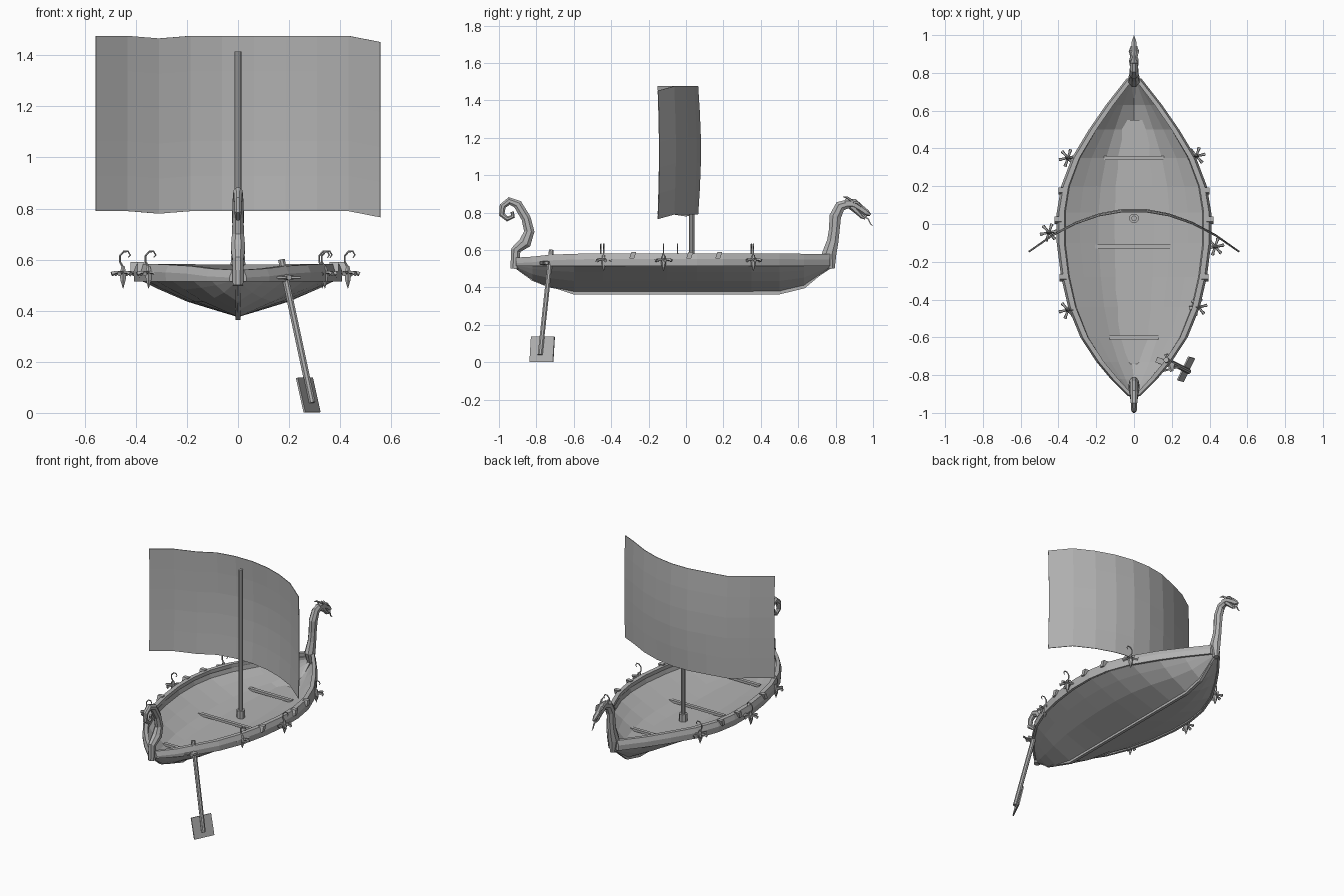
import bpy, math
from mathutils import Vector

cube = bpy.data.objects.get("Cube")
if cube:
    bpy.data.objects.remove(cube, do_unlink=True)

wood = bpy.data.materials.new("plain grey")
wood.use_nodes = True
GREY = (0.45, 0.45, 0.45, 1)
wood.diffuse_color = GREY
for node in wood.node_tree.nodes:
    if node.type == 'BSDF_PRINCIPLED':
        node.inputs["Base Color"].default_value = GREY


def make(name, verts, faces):
    mesh = bpy.data.meshes.new(name)
    mesh.from_pydata([tuple(v) for v in verts], [], faces)
    mesh.materials.append(wood)
    obj = bpy.data.objects.new(name, mesh)
    bpy.context.collection.objects.link(obj)
    return obj


def loft(name, rings):
    """Join equal closed rings into a capped solid."""
    n = len(rings[0])
    verts = [v for ring in rings for v in ring]
    faces = [(i * n + j, i * n + (j + 1) % n, (i + 1) * n + (j + 1) % n, (i + 1) * n + j)
             for i in range(len(rings) - 1) for j in range(n)]
    faces += [tuple(range(n))[::-1], tuple(range(len(verts) - n, len(verts)))]
    return make(name, verts, faces)


def tube(name, points, radii, sides=8, across=(1, 0, 0), flat=1.0):
    """Sweep a polygon along a path; flat scales it along the across axis."""
    pts = [Vector(p) for p in points]
    if not isinstance(radii, (list, tuple)):
        radii = [radii] * len(pts)
    rings = []
    for i, p in enumerate(pts):
        t = (pts[min(i + 1, len(pts) - 1)] - pts[max(i - 1, 0)]).normalized()
        u = Vector(across)
        u = (u - t * u.dot(t)).normalized()
        v = t.cross(u)
        rings.append([p + radii[i] * (u * flat * math.cos(a) + v * math.sin(a))
                      for a in (math.tau * (k + 0.5) / sides for k in range(sides))])
    return loft(name, rings)


def box(name, centre, size, turn=0, tilt=0):
    """Box with a turn about z and a shear tilt in y."""
    c, s = math.cos(turn), math.sin(turn)
    rings = []
    for dz in (-0.5, 0.5):
        ring = []
        for dx, dy in ((-0.5, -0.5), (0.5, -0.5), (0.5, 0.5), (-0.5, 0.5)):
            x, y = dx * size[0], dy * size[1]
            ring.append(Vector(centre) + Vector((x * c - y * s, x * s + y * c + dz * tilt, dz * size[2])))
        rings.append(ring)
    return loft(name, rings)


# Hull stations: y, half width, keel height, rail top
stations = [(-.91, .02, .50, .56), (-.82, .11, .435, .565), (-.73, .185, .40, .575), (-.6, .27, .375, .58),
            (-.44, .335, .375, .583), (-.28, .372, .375, .583), (-.1, .395, .375, .583), (.06, .395, .375, .583),
            (.2, .372, .375, .583), (.35, .315, .375, .583), (.5, .225, .375, .583), (.63, .135, .405, .58),
            (.77, .025, .50, .58)]


def mirror_ring(half, y):
    """Complete a half section of (x, z) whose first and last points are central."""
    full = half + [(-x, z) for x, z in half[-2:0:-1]]
    return [Vector((x, y, z)) for x, z in full]


hull_rings = []
for y, w, k, top in stations:
    edge = 0.525
    rise = edge - k
    inner = max(w - 0.02, w * 0.4)
    floor = k + min(0.02, rise * 0.4)
    half = [(0, k), (.5 * w, k + .4 * rise), (.78 * w, k + .72 * rise), (w, edge), (w - .004, top - .01),
            (inner, top - .01), (inner * .97, edge + .005), (.76 * inner, floor + .75 * (edge - floor)),
            (.5 * inner, floor + .42 * (edge - floor)), (0, floor)]
    hull_rings.append(mirror_ring(half, y))
loft("hull", hull_rings)

# Gunwale rails on both sides
for side, label in ((1, "left"), (-1, "right")):
    loft(label + "_rail", [[Vector((side * x, y, z)) for x, z in (
        (w + .012, .515), (w + .014, top - .03), (w + .002, top),
        (max(w - .026, .002), top), (max(w - .026, .002), top - .02), (w - .004, .515))]
        for y, w, k, top in stations])

# Keel, stern post with curled tail, stem with neck
tube("keel", [(0, -.92, .53), (0, -.82, .445), (0, -.6, .373), (0, .5, .373), (0, .63, .405), (0, .78, .53)],
     .014, 4)
tail = [(-.915, .50, .026), (-.91, .60, .028), (-.86, .64, .036), (-.838, .70, .030), (-.855, .77, .027),
        (-.90, .845, .026), (-.945, .863, .022), (-.98, .835, .019), (-.985, .79, .017), (-.955, .767, .015),
        (-.925, .78, .013), (-.93, .805, .010)]
tube("stern_tail", [(0, y, z) for y, z, r in tail], [r for y, z, r in tail], flat=.85)
neck = [(.775, .50, .022), (.765, .58, .042), (.785, .65, .033), (.793, .71, .031), (.798, .78, .034),
        (.825, .835, .031), (.87, .848, .025)]
tube("bow_neck", [(0, y, z) for y, z, r in neck], [r for y, z, r in neck], flat=.75)

# Beast head: upper snout, jaw, tongue, horns, brows
tube("head_snout", [(0, .85, .85), (0, .90, .847), (0, .935, .822), (0, .965, .80), (0, .985, .787)],
     [.026, .027, .019, .017, .007], 6, flat=.8)
tube("head_jaw", [(0, .885, .835), (0, .915, .805), (0, .94, .778), (0, .958, .768)], [.02, .014, .010, .005], 6)
tube("tongue", [(0, .91, .81), (0, .95, .785), (0, .975, .765), (0, .985, .742), (0, .998, .728)],
     [.006, .006, .005, .004, .002], 4)
for side in (1, -1):
    tube("horn", [(side * .012, .89, .86), (side * .02, .865, .88), (side * .022, .84, .885)], [.008, .006, .002], 5)
    tube("brow", [(side * .015, .89, .858), (side * .019, .915, .855), (side * .014, .94, .832)], [.006, .009, .004], 5)
    tube("fang", [(side * .008, .965, .795), (side * .008, .965, .77)], [.004, .001], 4)

# Floor planks and cross beams
make("floor", [(-.04, -.74, .435), (.04, -.74, .435), (.105, -.58, .424), (.11, .35, .424),
               (.06, .55, .43), (-.06, .55, .43), (-.11, .35, .424), (-.105, -.58, .424)], [tuple(range(8))])
for y, reach in ((-.6, .13), (-.12, .205), (.35, .16)):
    box("cross_beam", (0, y, .452), (2 * reach, .022, .016))

# Mast and its step
tube("mast", [(0, .03, .40), (0, .03, 1.415)], .0145, 10)
tube("mast_step", [(0, .03, .41), (0, .03, .475)], .026, 8)

# Billowing sail
COLS, ROWS = 9, 5
sail_verts = []
for r in range(ROWS + 1):
    h = r / ROWS
    for c in range(COLS + 1):
        x = -.555 + 1.11 * c / COLS
        sag = -.01 if c == 2 else (-.024 if c == COLS else 0)
        bulge = .016 * math.sin(math.pi * h)
        sail_verts.append((x, .064 - .70 * x * x + bulge * (1 - abs(x)), .79 + .686 * h + sag))
sail = make("sail", sail_verts, [(r * (COLS + 1) + c, r * (COLS + 1) + c + 1,
                                  (r + 1) * (COLS + 1) + c + 1, (r + 1) * (COLS + 1) + c)
                                 for r in range(ROWS) for c in range(COLS)])
thick = sail.modifiers.new("thickness", 'SOLIDIFY')
thick.thickness = .004

# Steering oar with blade and bracket
tube("oar_shaft", [(.17, -.72, .60), (.29, -.78, .04)], .014, 8)
side_step, drop = Vector((.03, .0625, 0)), Vector((.03, -.008, -.135))
top_mid = Vector((.26, -.765, .137))
nose = side_step.cross(drop).normalized() * .004
loft("oar_blade", [[top_mid - side_step + s * nose, top_mid + side_step + s * nose,
                    top_mid + side_step + drop + s * nose, top_mid - side_step + drop + s * nose] for s in (-1, 1)])
box("oar_bracket", (.165, -.735, .53), (.10, .03, .016), -.35)
tube("oar_lashing", [(.17, -.69, .535), (.20, -.78, .53)], .011, 6)
tube("oar_line", [(.11, -.79, .53), (.245, -.755, .53)], .006, 5)

# Rail cleats
for y, w in ((.175, .383), (.02, .402), (-.285, .376)):
    for side in (1, -1):
        box("rail_cleat", (side * w, y, .572), (.036, .026, .036), 0, .012 if y else 0)

# Hanging grapnels: spike, hub, radial arms and curled hook
for x, y in ((-.35, .35), (-.45, -.045), (-.35, -.455), (.33, .36), (.43, -.12), (.34, -.44)):
    tube("grapnel_spike", [(x, y, .487), (x, y, .52), (x, y, .545), (x, y, .575)], [.001, .012, .015, .007], 6)
    for k in range(6):
        a = math.tau * k / 6 + .2
        d = Vector((math.cos(a), math.sin(a), 0))
        base = Vector((x, y, .55))
        tube("grapnel_arm", [base, base + d * .03, base + d * .046 + Vector((0, 0, -.006))],
             [.007, .007, .010], 5, (0, 0, 1))
    hook = [(0, .57), (-.012, .592), (-.012, .615), (.003, .632), (.02, .632), (.028, .618), (.02, .608)]
    tube("grapnel_hook", [(x + dx, y, z) for dx, z in hook], [.005, .004, .004, .004, .0035, .003, .002],
         5, (0, 1, 0))
    # short peg tying the grapnel to the rail
    toward = -math.copysign(.05, x)
    tube("grapnel_peg", [(x, y, .55), (x + toward, y, .55)], .006, 5, (0, 0, 1))
